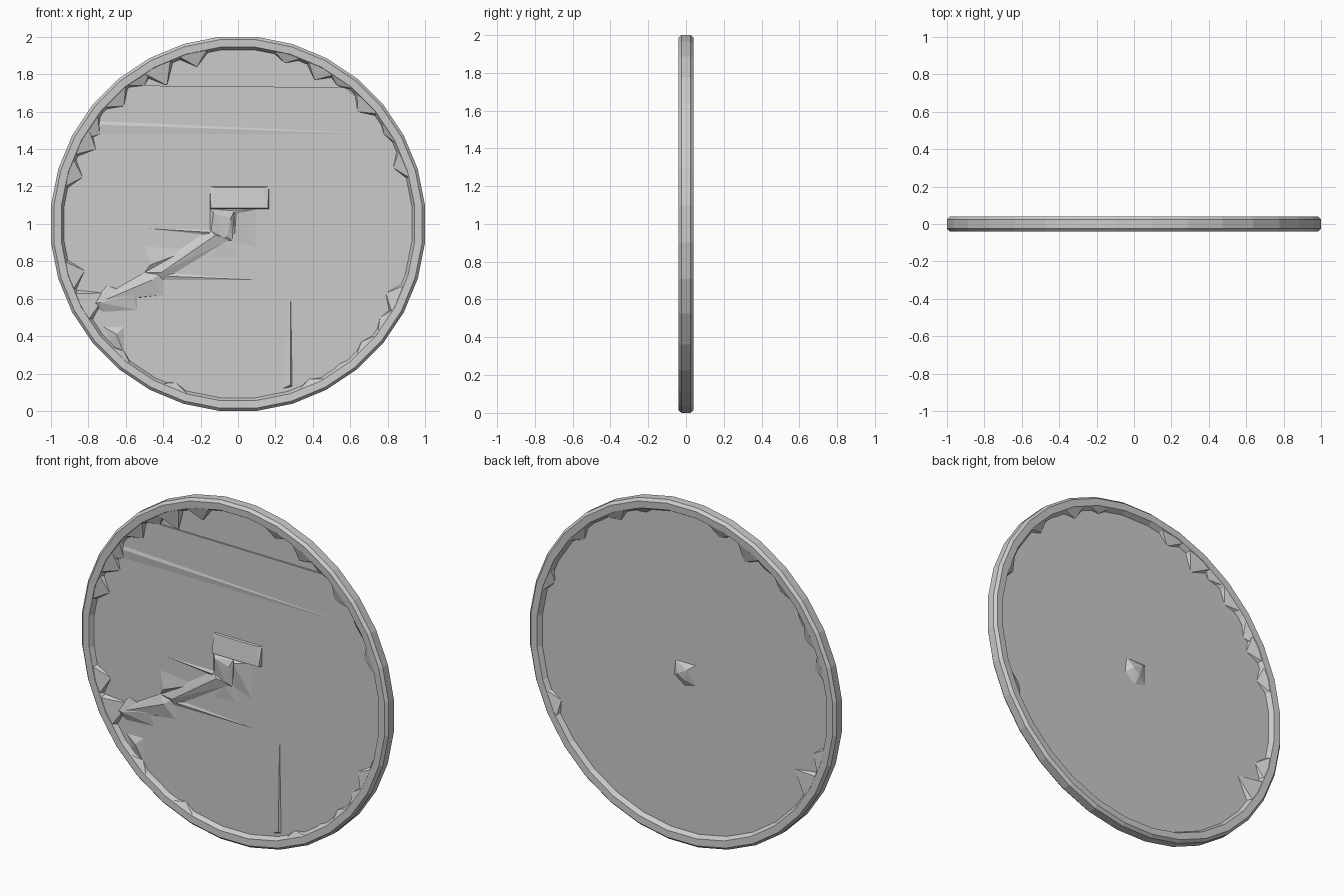
import bpy, bmesh, math

SIDES = 32
FRONT, BACK = -0.012, 0.010     # faces of the thin dial


def finish(name, bm):
    bmesh.ops.recalc_face_normals(bm, faces=bm.faces)
    me = bpy.data.meshes.new(name)
    bm.to_mesh(me)
    bm.free()
    ob = bpy.data.objects.new(name, me)
    bpy.context.collection.objects.link(ob)
    return ob


def ring_point(r, angle, y):
    return (r * math.cos(angle), y, 1 + r * math.sin(angle))


def hulls(name, groups):
    """One object made of several faceted convex chunks."""
    bm = bmesh.new()
    for pts in groups:
        vs = [bm.verts.new(p) for p in pts]
        res = bmesh.ops.convex_hull(bm, input=vs)
        junk = [v for v in res["geom_interior"] if isinstance(v, bmesh.types.BMVert)]
        bmesh.ops.delete(bm, geom=junk, context='VERTS')
    return finish(name, bm)


# Rim: chamfered profile swept round the y axis
k = 1 / math.cos(math.pi / SIDES)
profile = [(1.0, -0.024), (0.985, -0.04), (0.945, -0.038), (0.93, -0.012),
           (0.93, 0.012), (0.945, 0.038), (0.985, 0.04), (1.0, 0.024)]
bm = bmesh.new()
loops = []
for i in range(SIDES):
    a = (i + 0.5) * 2 * math.pi / SIDES
    loops.append([bm.verts.new(ring_point(r * k, a, y)) for r, y in profile])
for i in range(SIDES):
    p, q = loops[i], loops[(i + 1) % SIDES]
    for j in range(len(profile)):
        n = (j + 1) % len(profile)
        bm.faces.new((p[j], p[n], q[n], q[j]))
finish("rim", bm)

# Dial: thin disc, slightly recessed above the upper step
hulls("dial", [[ring_point(0.95, (i + 0.5) * 2 * math.pi / SIDES, y)
                for i in range(SIDES) for y in (-0.002, BACK)]])
lower = [ring_point(0.945, (i + 0.5) * 2 * math.pi / SIDES, 0)
         for i in range(SIDES)]
lower = [p for p in lower if p[2] < 1.7] + [(-0.57, 0, 1.74), (0.57, 0, 1.73)]
hulls("dial_front_panel", [[(x, y, z) for x, _, z in lower for y in (FRONT, 0.0)]])

# Shallow tapering crease across the dial
hulls("dial_crease", [[(-0.75, FRONT, 1.48), (0.78, FRONT, 1.48), (-0.74, FRONT, 1.55),
                       (-0.75, FRONT - 0.006, 1.53)],
                      [(0.24, FRONT, 0.12), (0.29, FRONT, 0.13), (0.28, FRONT, 0.7),
                       (0.28, FRONT - 0.012, 0.14)]])


# Angular shards between rim and dial, given by their inner corner (x, z)
def shards(name, corners, face_y, rim_y):
    groups = []
    for x, z in corners:
        a = math.atan2(z - 1, x)
        d = 0.105
        groups.append([(x, face_y, z),
                       ring_point(0.95, a - d, face_y), ring_point(0.95, a + d, face_y),
                       ring_point(0.95, a - d * 0.8, rim_y), ring_point(0.95, a + d * 0.8, rim_y)])
    return hulls(name, groups)


front_corners = [(-0.22, 1.84), (-0.38, 1.74), (-0.50, 1.74), (-0.61, 1.63), (-0.74, 1.48),
                 (-0.76, 1.40), (-0.83, 1.25), (-0.82, 0.75), (-0.70, 0.63), (-0.61, 0.32),
                 (-0.49, 0.20), (-0.33, 0.15), (0.26, 0.10), (0.38, 0.17), (0.54, 0.25),
                 (0.66, 0.37), (0.76, 0.50), (0.79, 0.63), (0.83, 1.30), (0.78, 1.48),
                 (0.64, 1.60), (0.53, 1.74), (0.41, 1.77), (0.25, 1.86)]
shards("rim_front_shards", front_corners, FRONT, -0.036)
shards("rim_back_shards", [(x * 1.02, 1 + (z - 1) * 1.02) for x, z in front_corners],
       BACK - 0.001, 0.036)

# Centre hub, with a faceted stub on the back
hulls("hub", [[(-0.15, FRONT, 0.92), (-0.15, FRONT, 1.08), (-0.02, FRONT, 1.07),
               (-0.03, FRONT, 0.91), (-0.13, -0.034, 1.06), (-0.04, -0.030, 1.03),
               (-0.06, -0.026, 0.93)],
              [(-0.02, FRONT, 1.07), (0.10, FRONT, 1.08), (0.10, FRONT, 0.87),
               (-0.02, FRONT, 0.91), (-0.01, -0.030, 1.06)],
              [(-0.15, FRONT, 0.82), (0.0, FRONT, 0.82), (0.0, FRONT, 0.91),
               (-0.08, -0.018, 0.90)]])
hulls("back_stub", [[(-0.07, BACK, 0.94), (-0.07, BACK, 1.06), (0.06, BACK, 1.06),
                     (0.07, BACK, 0.97), (0.0, BACK, 0.92),
                     (-0.03, 0.036, 1.03), (0.03, 0.038, 1.0), (-0.01, 0.034, 0.97)]])

# Short upright hand: block sloping down towards its top edge
hulls("short_hand", [[(-0.15, FRONT, 1.08), (0.165, FRONT, 1.08),
                      (-0.15, FRONT, 1.20), (0.165, FRONT, 1.20),
                      (-0.145, -0.036, 1.085), (0.16, -0.036, 1.085),
                      (-0.125, -0.020, 1.195), (0.14, -0.020, 1.195)]])

# Long hand: broken faceted ridge down to the lower left, with thin slivers
F = FRONT
hulls("long_hand", [
    [(-0.15, F, 0.97), (-0.04, F, 0.92), (-0.50, F, 0.74), (-0.40, F, 0.70),
     (-0.12, -0.030, 0.94), (-0.41, -0.030, 0.74)],
    [(-0.50, F, 0.74), (-0.40, F, 0.62), (-0.40, F, 0.75), (-0.78, F, 0.58),
     (-0.54, F, 0.61), (-0.46, -0.034, 0.70), (-0.72, -0.030, 0.59)],
    [(-0.79, F, 0.57), (-0.72, F, 0.53), (-0.54, F, 0.54), (-0.54, F, 0.62),
     (-0.70, F, 0.67), (-0.74, -0.034, 0.58), (-0.56, -0.024, 0.62)],
    [(-0.50, F, 0.74), (-0.50, F, 0.88), (-0.26, F, 0.86), (-0.47, -0.026, 0.78)],
    [(-0.48, F, 0.975), (-0.15, F, 0.97), (-0.15, F, 0.94), (-0.15, -0.022, 0.955)],
    [(-0.40, F, 0.74), (-0.40, F, 0.70), (0.12, F, 0.70), (-0.38, -0.020, 0.72)],
    [(-0.68, F, 0.37), (-0.61, F, 0.45), (-0.61, F, 0.31), (-0.72, F, 0.45),
     (-0.65, -0.030, 0.41)]])
